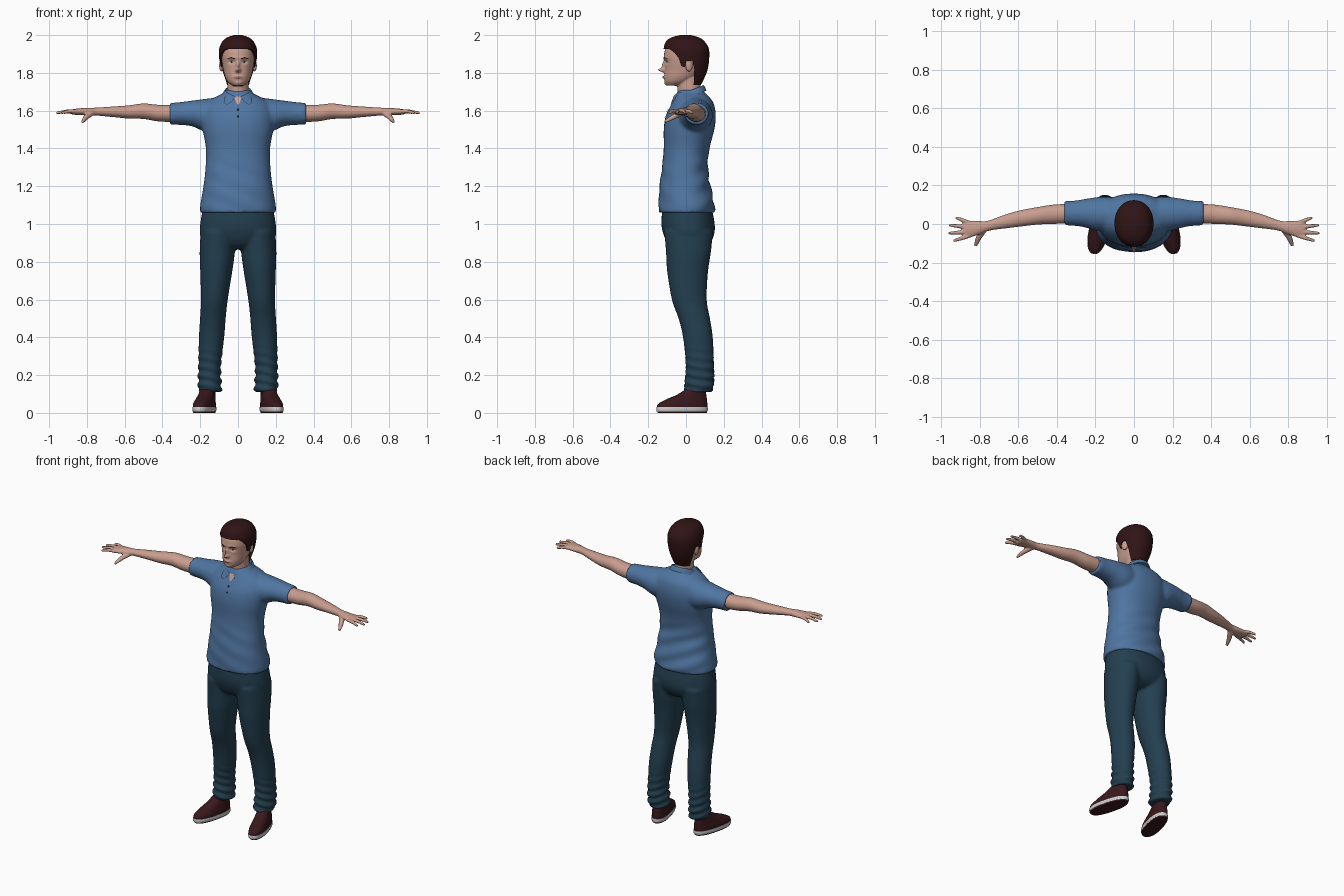
import bpy, bmesh
from math import sin, cos, pi, exp, radians
from mathutils import Vector, Matrix
from mathutils.bvhtree import BVHTree

cube = bpy.data.objects.get("Cube")
if cube:
    bpy.data.objects.remove(cube)


def material(name, rgb):
    m = bpy.data.materials.new(name)
    m.use_nodes = True
    m.diffuse_color = (*rgb, 1)
    m.node_tree.nodes["Principled BSDF"].inputs["Base Color"].default_value = (*rgb, 1)
    return m


SKIN = material("skin", (.58, .34, .27))
SHIRT = material("shirt blue", (.08, .18, .36))
DENIM = material("dark denim", (.017, .05, .08))
HAIR = material("dark brown hair", (.03, .007, .008))
SHOE = material("maroon leather", (.04, .009, .012))
SOLE = material("sole white", (.6, .6, .6))
LIP = material("lip", (.40, .19, .15))
WHITE = material("eye white", (.55, .5, .46))
DARK = material("dark detail", (.015, .015, .02))


def spline(keys, steps=6):
    """Smooth in-between values for a list of equal-length tuples."""
    out = []
    for i in range(len(keys) - 1):
        quad = zip(keys[max(i - 1, 0)], keys[i], keys[i + 1], keys[min(i + 2, len(keys) - 1)])
        quad = list(quad)
        for s in range(steps):
            t = s / steps
            out.append([b + .5 * t * (c - a + t * (2 * a - 5 * b + 4 * c - d + t * (3 * (b - c) + d - a)))
                        for a, b, c, d in quad])
    return out + [list(keys[-1])]


def skin_rings(bm, rings, power=2.0, n=40):
    """Bridge closed oval rings given as (centre, half axis, half axis)."""
    loops = []
    for c, u, v in rings:
        loop = []
        for k in range(n):
            a = 2 * pi * k / n
            p, q = [abs(f) ** (2 / power) * (1 if f > 0 else -1) for f in (cos(a), sin(a))]
            loop.append(bm.verts.new(c + u * p + v * q))
        loops.append(loop)
    for lo, hi in zip(loops, loops[1:]):
        for k in range(n):
            bm.faces.new((lo[k], lo[k - 1], hi[k - 1], hi[k]))
    bm.faces.new(loops[0])
    bm.faces.new(loops[-1])


def column(bm, keys, side=1, power=2.0):
    """Upright form: keys are (z, centre x, half width, front y, back y)."""
    skin_rings(bm, [(Vector((side * cx, (f + b) / 2, z)), Vector((w, 0, 0)), Vector((0, (b - f) / 2, 0)))
                    for z, cx, w, f, b in spline(keys)], power)


def limb(bm, keys, side=1, n=32):
    """Sideways form: keys are (x, y, z, half depth, half height)."""
    pts = spline(keys)
    rings = []
    for i, (x, y, z, h, v) in enumerate(pts):
        p, q = pts[max(i - 1, 0)], pts[min(i + 1, len(pts) - 1)]
        d = Vector((side * (q[0] - p[0]), q[1] - p[1], 0)).normalized()
        rings.append((Vector((side * x, y, z)), Vector((-d.y, d.x, 0)) * h, Vector((0, 0, v))))
    skin_rings(bm, rings, n=n)


def finish(bm, name, mats, voxel=0, smooth=0, cutter=None):
    """Turn a bmesh into an object, fusing overlapping forms if asked."""
    bmesh.ops.recalc_face_normals(bm, faces=bm.faces)
    me = bpy.data.meshes.new(name)
    bm.to_mesh(me)
    bm.free()
    ob = bpy.data.objects.new(name, me)
    bpy.context.collection.objects.link(ob)
    if voxel:
        mod = ob.modifiers.new("fuse", "REMESH")
        mod.mode, mod.voxel_size = "VOXEL", voxel
    if smooth:
        mod = ob.modifiers.new("relax", "SMOOTH")
        mod.factor, mod.iterations = .5, smooth
    if cutter:
        mod = ob.modifiers.new("trim", "BOOLEAN")
        mod.operation, mod.object, mod.solver = "INTERSECT", cutter, "EXACT"
    if ob.modifiers:
        graph = bpy.context.evaluated_depsgraph_get()
        baked = bpy.data.meshes.new_from_object(ob.evaluated_get(graph))
        ob.modifiers.clear()
        ob.data = baked
    ob.data.materials.clear()
    for m in mats:
        ob.data.materials.append(m)
    ob.data.shade_smooth()
    ob.data.set_sharp_from_angle(angle=radians(50))
    return ob


def plate(name, target, rows, mat, lift=.002, samples=8):
    """Thin patch laid on the front of a target; rows are (x, z, x, z) spans."""
    bm = bmesh.new()
    tree = BVHTree.FromPolygons([v.co for v in target.data.vertices],
                                [p.vertices for p in target.data.polygons])
    grid = []
    for xa, za, xb, zb in rows:
        line = []
        for s in range(samples + 1):
            x, z = xa + (xb - xa) * s / samples, za + (zb - za) * s / samples
            hit = tree.ray_cast(Vector((x, -1, z)), Vector((0, 1, 0)))[0]
            line.append(bm.verts.new((x, (hit.y if hit else -.04) - lift, z)))
        grid.append(line)
    for lo, hi in zip(grid, grid[1:]):
        for s in range(samples):
            bm.faces.new((lo[s], lo[s + 1], hi[s + 1], hi[s]))
    ob = finish(bm, name, [mat])
    return ob


def oval(cx, cz, w, h):
    spans = [pi * k / 8 for k in range(9)]
    return [(cx - w * sin(a), cz + h * cos(a), cx + w * sin(a), cz + h * cos(a)) for a in spans]


# Shirt: torso and sleeves fused
bm = bmesh.new()
column(bm, [(1.06, 0, .2, -.145, .152), (1.1, 0, .2, -.145, .15), (1.2, 0, .183, -.14, .13),
            (1.3, 0, .172, -.127, .115), (1.4, 0, .17, -.118, .125), (1.5, 0, .187, -.118, .15),
            (1.57, 0, .19, -.108, .158), (1.62, 0, .18, -.085, .152), (1.655, 0, .15, -.065, .138),
            (1.69, 0, .085, -.052, .105), (1.71, 0, .062, -.04, .088)], power=2.2)
for s in (-1, 1):
    limb(bm, [(.08, .05, 1.575, .085, .1), (.17, .052, 1.575, .09, .088), (.24, .056, 1.585, .077, .069),
              (.3, .056, 1.585, .066, .061), (.36, .056, 1.583, .064, .058)], s)
shirt = finish(bm, "shirt", [SHIRT], .009, 6)
for v in shirt.data.vertices:
    x, y, z = v.co
    if z < 1.4 and abs(x) < .3:
        v.co.y += .004 * sin(z * 60 + x * 25) * min(1, (1.4 - z) * 8) * (1 if y > 0 else .4)

# Collar band, flaps, open neck, placket and buttons
bm = bmesh.new()
skin_rings(bm, [(Vector((0, .024, z)), Vector((w, 0, 0)), Vector((0, d, tilt)))
                for z, w, d, tilt in ((1.675, .086, .084, .03), (1.695, .078, .077, .03),
                                      (1.708, .068, .07, .027), (1.69, .06, .063, .025))])
finish(bm, "collar_band", [SHIRT])
for s, side in ((1, "left"), (-1, "right")):
    plate(side + "_collar_flap", shirt, [(s * .012, 1.674, s * .062, 1.698), (s * .026, 1.655, s * .07, 1.672),
                                         (s * .055, 1.632, s * .076, 1.64)], SHIRT, .009)
plate("open_neck", shirt, [(-.022, 1.675, .022, 1.675), (-.012, 1.65, .012, 1.65), (0, 1.625, 0, 1.625)], SKIN, .004)
plate("placket", shirt, [(-.014, 1.64 - .01 * k, .014, 1.64 - .01 * k) for k in range(9)], SHIRT, .004)
for k in range(2):
    plate("shirt_button", shirt, oval(0, 1.57 + .035 * k, .007, .007), DARK, .007)

# Jeans: hips and legs fused, creased toward the cuffs
bm = bmesh.new()
column(bm, [(1.09, 0, .185, -.125, .135), (1.0, 0, .2, -.13, .152), (.94, 0, .2, -.118, .148),
            (.89, 0, .16, -.09, .12), (.865, 0, .1, -.05, .08)], power=2.2)
for s in (-1, 1):
    column(bm, [(.96, .106, .092, -.115, .143), (.85, .11, .093, -.106, .132), (.75, .115, .085, -.1, .117),
                (.6, .125, .071, -.075, .11), (.5, .133, .068, -.04, .127), (.4, .14, .067, -.016, .142),
                (.25, .15, .06, 0, .147), (.17, .15, .061, -.005, .147), (.11, .148, .063, -.01, .138)], s)
jeans = finish(bm, "jeans", [DENIM], .009, 4)
for v in jeans.data.vertices:
    if v.co.z < .36:
        out = Vector((v.co.x - (.148 if v.co.x > 0 else -.148), v.co.y - .07, 0)).normalized()
        v.co += out * .005 * sin(v.co.z * 130 + v.co.x * 30 + v.co.y * 18) * min(1, (.36 - v.co.z) * 6)

# Arms with hands
for s, side in ((1, "left"), (-1, "right")):
    bm = bmesh.new()
    limb(bm, [(.32, .056, 1.585, .05, .046), (.42, .05, 1.587, .05, .044), (.5, .042, 1.597, .045, .041),
              (.58, .03, 1.593, .042, .035), (.66, .014, 1.594, .036, .028), (.75, -.008, 1.595, .026, .021),
              (.8, -.018, 1.595, .034, .02), (.86, -.027, 1.594, .044, .016), (.885, -.03, 1.593, .037, .011)], s)
    for y0, x1, y1 in ((-.06, .938, -.088), (-.04, .962, -.048), (-.017, .96, -.006), (.004, .925, .034)):
        limb(bm, [(.85, y0, 1.594, .011, .011), ((.85 + x1) / 2, (y0 + y1) / 2, 1.596, .0105, .01),
                  (x1, y1, 1.588, .007, .007)], s, 16)
    limb(bm, [(.775, -.022, 1.588, .018, .016), (.805, -.07, 1.565, .015, .014),
              (.822, -.113, 1.541, .009, .008)], s, 16)
    finish(bm, side + "_arm", [SKIN], .005, 2)

# Head, ears and neck, with the face features pushed in and out
bm = bmesh.new()
column(bm, [(1.732, 0, .03, -.1, -.03), (1.752, 0, .054, -.112, .02), (1.78, 0, .069, -.115, .06),
            (1.82, 0, .079, -.112, .09), (1.86, 0, .086, -.114, .1), (1.89, 0, .088, -.117, .105),
            (1.93, 0, .084, -.107, .1), (1.965, 0, .06, -.07, .075), (1.98, 0, .03, -.03, .04)], power=2.15)
column(bm, [(1.63, 0, .062, -.04, .09), (1.7, 0, .057, -.045, .08), (1.8, 0, .055, -.05, .075)])
for s in (-1, 1):
    bmesh.ops.create_uvsphere(bm, u_segments=20, v_segments=12, radius=1, matrix=Matrix.Translation(
        (s * .088, .016, 1.838)) @ Matrix.Rotation(s * .3, 4, "Z") @ Matrix.Diagonal((.011, .02, .031, 1)))
head = finish(bm, "head", [SKIN], .004, 3)
bumps = [(0, 1.815, .012, .011, -.033), (0, 1.84, .009, .02, -.016), (0, 1.777, .022, .008, -.008),
         (0, 1.742, .02, .012, -.006)]
for s in (-1, 1):
    bumps += [(s * .034, 1.857, .016, .01, .009), (s * .03, 1.878, .025, .008, -.004)]
for v in head.data.vertices:
    if v.co.y < -.05 and v.co.z > 1.725:
        x, z = v.co.x, v.co.z
        v.co.y += sum(amt * exp(-((x - cx) / w) ** 2 - ((z - cz) / h) ** 2) for cx, cz, w, h, amt in bumps)

# Eyes, brows and mouth
for s, side in ((1, "left"), (-1, "right")):
    plate(side + "_eye", head, oval(s * .034, 1.857, .013, .0055), WHITE)
    plate(side + "_iris", head, oval(s * .034, 1.857, .0055, .0052), DARK, .003)
    plate(side + "_brow", head, [(s * .016, 1.872, s * .016, 1.878), (s * .036, 1.877, s * .036, 1.884),
                                 (s * .056, 1.873, s * .056, 1.876)], HAIR)
plate("mouth", head, oval(0, 1.777, .024, .006), LIP)

# Hair: fuller skull shape trimmed to the hairline seen in profile
bm = bmesh.new()
line = [(-.2, 1.93), (-.085, 1.925), (-.06, 1.905), (-.04, 1.88), (-.025, 1.835), (-.005, 1.83), (0, 1.862),
        (.034, 1.865), (.044, 1.82), (.04, 1.72), (.2, 1.7), (.2, 2.1), (-.2, 2.1)]
base = bm.faces.new([bm.verts.new((-.2, y, z)) for y, z in line])
ext = bmesh.ops.extrude_face_region(bm, geom=[base])["geom"]
bmesh.ops.translate(bm, vec=(.4, 0, 0), verts=[g for g in ext if isinstance(g, bmesh.types.BMVert)])
cutter = finish(bm, "hairline_cutter", [HAIR])
cutter.hide_render = True
bm = bmesh.new()
column(bm, [(1.735, 0, .06, -.03, .078), (1.77, 0, .071, -.06, .096), (1.82, 0, .088, -.09, .115),
            (1.88, 0, .1, -.11, .123), (1.93, 0, .099, -.118, .12), (1.97, 0, .08, -.103, .095),
            (1.99, 0, .052, -.07, .062), (2.0, 0, .02, -.03, .025)], power=2.1)
finish(bm, "hair", [HAIR], cutter=cutter)
bpy.data.objects.remove(cutter)

# Shoes, soles and ankles
for s, side in ((1, "left"), (-1, "right")):
    turn = Matrix.Translation((s * .178, -.02, 0)) @ Matrix.Rotation(s * radians(14), 4, "Z")
    parts = (("shoe", SHOE, [(.02, 0, .05, -.135, .135), (.045, 0, .05, -.133, .136), (.07, 0, .045, -.09, .134),
                             (.095, 0, .041, -.03, .13), (.125, 0, .037, .02, .13)]),
             ("sole", SOLE, [(.008, 0, .051, -.138, .137), (.018, 0, .053, -.14, .139), (.03, 0, .052, -.138, .138)]),
             ("outsole", SHOE, [(0, 0, .047, -.132, .133), (.009, 0, .05, -.136, .136)]),
             ("ankle", SKIN, [(.08, 0, .033, .035, .122), (.17, 0, .033, .045, .122)]))
    for part, mat, keys in parts:
        bm = bmesh.new()
        column(bm, keys, power=2.3)
        bm.transform(turn)
        finish(bm, side + "_" + part, [mat])
